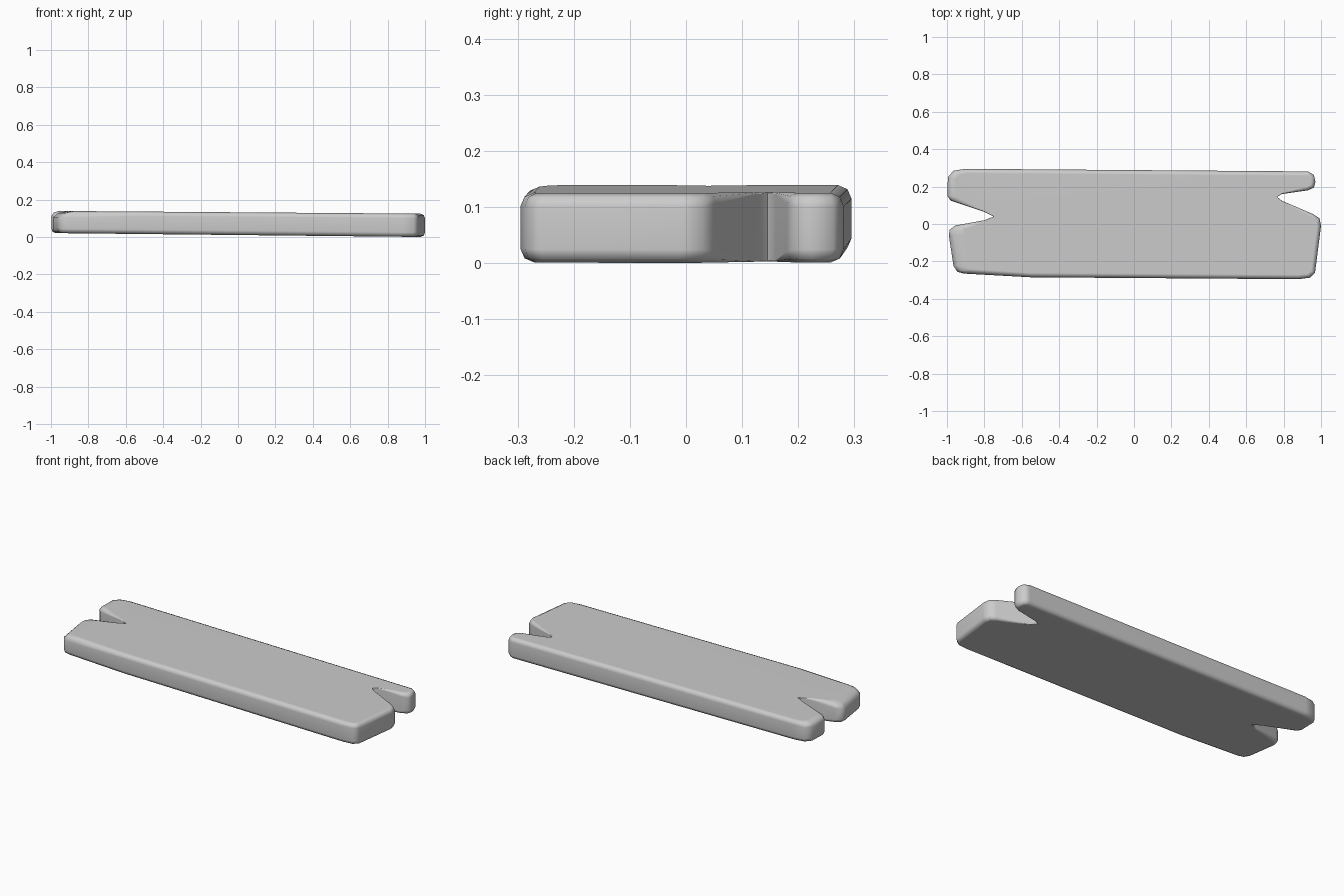
import bpy, bmesh
from mathutils import Vector

if "Cube" in bpy.data.objects:
    bpy.data.objects.remove(bpy.data.objects["Cube"])

# Plank outline seen from above, counter-clockwise:
# (x, y, edge rounding, extra slope of the top towards the middle)
OUTLINE = [
    (-0.75, 0.04, 0.002, 0), (-0.80, 0.02, 0.006, 0), (-0.955, -0.008, 0.022, 0.04),
    (-0.985, -0.03, 0.024, 0.06), (-0.99, -0.06, 0.024, 0.06), (-0.965, -0.225, 0.024, 0.06),
    (-0.945, -0.255, 0.024, 0.06), (-0.91, -0.265, 0.024, 0.05), (-0.55, -0.285, 0.024, 0),
    (0.88, -0.295, 0.024, 0), (0.94, -0.287, 0.024, 0), (0.968, -0.26, 0.024, 0),
    (1.0, -0.01, 0.024, 0), (0.992, 0.03, 0.024, 0), (0.96, 0.052, 0.02, 0),
    (0.79, 0.125, 0.004, 0), (0.765, 0.145, 0.002, 0), (0.79, 0.16, 0.004, 0),
    (0.93, 0.18, 0.02, 0), (0.962, 0.195, 0.024, 0), (0.97, 0.225, 0.024, 0),
    (0.962, 0.262, 0.024, 0), (0.93, 0.281, 0.024, 0), (-0.90, 0.295, 0.024, 0),
    (-0.965, 0.285, 0.024, 0.02), (-0.995, 0.25, 0.024, 0.02), (-0.998, 0.15, 0.024, 0.02),
    (-0.98, 0.125, 0.022, 0.02), (-0.80, 0.065, 0.006, 0),
]


def top_z(x):
    return 0.132 - 0.0075 * x


def bottom_z(x):
    return 0.0105 - 0.0105 * x


def ring(bm, inset, slope, depth, from_top):
    """One loop of the rounded edge, pushed inwards and up or down."""
    verts = []
    n = len(OUTLINE)
    for i, (x, y, r, dx) in enumerate(OUTLINE):
        a = Vector(OUTLINE[i - 1][:2])
        b = Vector(OUTLINE[(i + 1) % n][:2])
        p = Vector((x, y))
        d = (p - a).normalized() + (b - p).normalized()
        inward = Vector((-d.y, d.x)).normalized()
        q = p + inward * r * inset + Vector((dx * slope, 0))
        drop = depth * (r + dx * 0.2)
        z = top_z(q.x) - drop if from_top else bottom_z(q.x) + depth * r
        verts.append(bm.verts.new((q.x, q.y, z)))
    return verts


bm = bmesh.new()
rings = [
    ring(bm, 1.0, 0, 0.0, False),
    ring(bm, 0.3, 0, 0.3, False),
    ring(bm, 0.0, 0, 1.0, False),
    ring(bm, 0.0, 0, 1.0, True),
    ring(bm, 0.3, 0.3, 0.3, True),
    ring(bm, 1.0, 1.0, 0.0, True),
]
for lo, hi in zip(rings, rings[1:]):
    for i in range(len(lo)):
        j = (i + 1) % len(lo)
        bm.faces.new((lo[i], lo[j], hi[j], hi[i]))
bm.faces.new(rings[-1])
bm.faces.new(rings[0][::-1])
bmesh.ops.recalc_face_normals(bm, faces=bm.faces[:])

mesh = bpy.data.meshes.new("plank")
bm.to_mesh(mesh)
bm.free()
plank = bpy.data.objects.new("plank", mesh)
bpy.context.collection.objects.link(plank)

# Soft worn edges with flat broad faces
bpy.context.view_layer.objects.active = plank
plank.select_set(True)
bpy.ops.object.shade_smooth_by_angle(angle=1.05)
weighted = plank.modifiers.new("flat_faces", 'WEIGHTED_NORMAL')
weighted.keep_sharp = True
